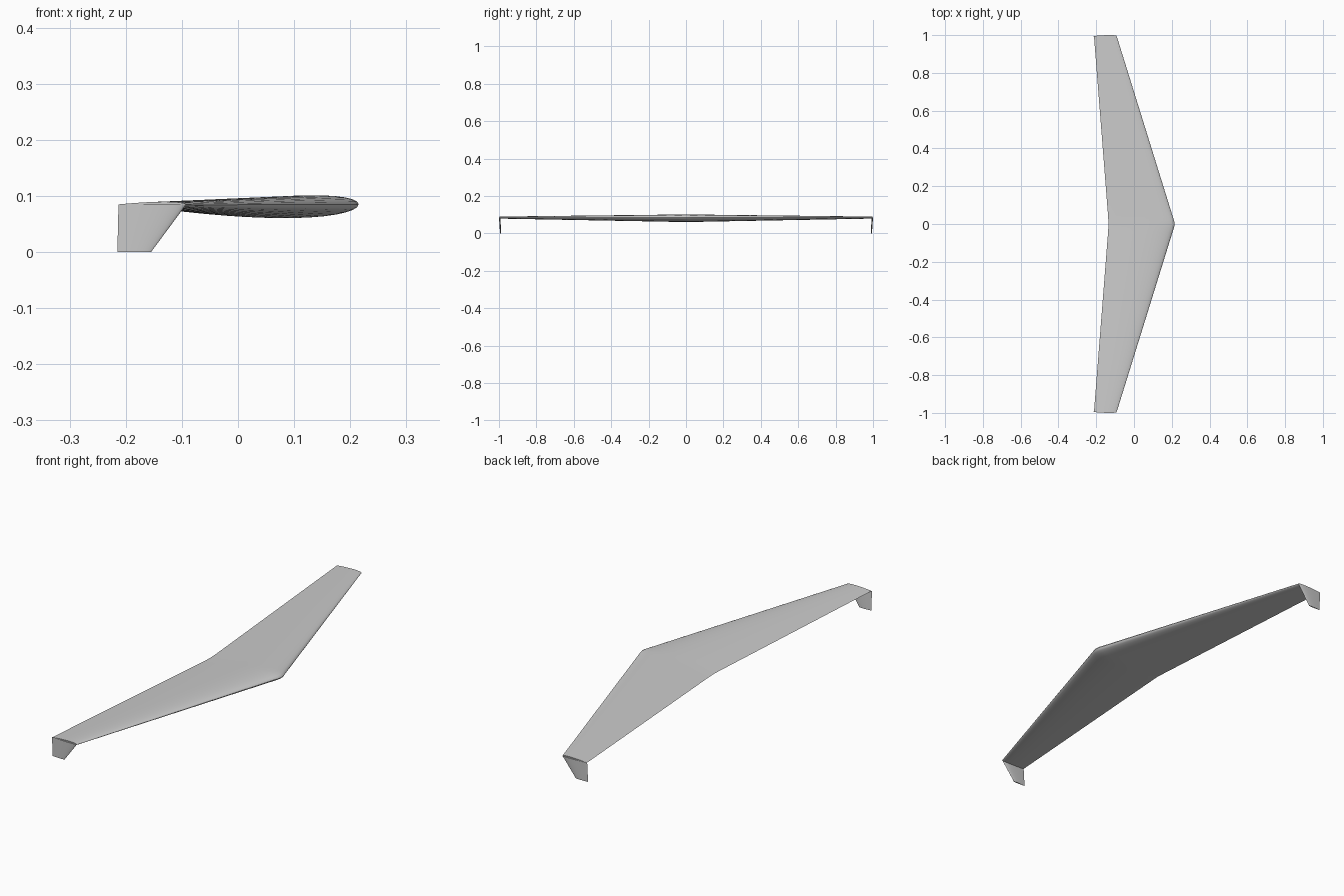
import bpy, bmesh, math

cube = bpy.data.objects.get("Cube")
if cube:
    bpy.data.objects.remove(cube, do_unlink=True)

grey = bpy.data.materials.new("light_grey")
grey.use_nodes = True
colour = (0.6, 0.6, 0.6, 1)
grey.diffuse_color = colour
grey.node_tree.nodes["Principled BSDF"].inputs["Base Color"].default_value = colour

STEPS = 18


def airfoil(thickness, camber):
    """Closed outline of (chord fraction, height fraction), trailing edge over the top and back."""
    def half(t):
        return 5 * thickness * (0.2969 * math.sqrt(t) - 0.126 * t - 0.3516 * t**2
                                + 0.2843 * t**3 - 0.1036 * t**4)
    ts = [(1 - math.cos(math.pi * i / STEPS)) / 2 for i in range(STEPS + 1)]
    mean = lambda t: 4 * camber * t * (1 - t)
    upper = [(t, mean(t) + half(t)) for t in reversed(ts)]
    lower = [(t, mean(t) - half(t)) for t in ts[1:-1]]
    return upper + lower


def loft(name, rings):
    """Skin a row of matching outlines and cap both ends."""
    bm = bmesh.new()
    rows = [[bm.verts.new(p) for p in ring] for ring in rings]
    n = len(rows[0])
    for a, b in zip(rows, rows[1:]):
        for i in range(n):
            j = (i + 1) % n
            bm.faces.new((a[i], a[j], b[j], b[i]))
    bm.faces.new(rows[0])
    bm.faces.new(rows[-1])
    bmesh.ops.recalc_face_normals(bm, faces=bm.faces)
    mesh = bpy.data.meshes.new(name)
    bm.to_mesh(mesh)
    bm.free()
    mesh.materials.append(grey)
    obj = bpy.data.objects.new(name, mesh)
    bpy.context.collection.objects.link(obj)
    bpy.ops.object.select_all(action='DESELECT')
    obj.select_set(True)
    bpy.context.view_layer.objects.active = obj
    bpy.ops.object.shade_smooth_by_angle(angle=math.radians(40))
    return obj


def wing_ring(y, lead, trail, z_lead, z_trail, thickness, camber):
    chord = lead - trail
    return [(lead - t * chord, y, z_lead + t * (z_trail - z_lead) + h * chord)
            for t, h in airfoil(thickness, camber)]


# Swept wing: stations from the rounded centre out to the tip
stations = [
    (0.0, 0.215, -0.135, 0.085, 0.077, 0.114, -0.006),
    (0.02, 0.212, -0.136, 0.085, 0.077, 0.114, -0.006),
    (0.04, 0.205, -0.137, 0.085, 0.077, 0.114, -0.006),
    (0.996, -0.092, -0.212, 0.084, 0.085, 0.09, 0.0),
]
mirrored = [(-s[0],) + s[1:] for s in reversed(stations[1:])]
loft("wing", [wing_ring(*s) for s in mirrored + stations])

# Downturned winglets, tapering toward the bottom
for name, side in (("left_winglet", -1), ("right_winglet", 1)):
    rings = []
    for z, lead, trail, y in ((0.085, -0.092, -0.213, 0.9955), (0.0, -0.155, -0.215, 0.992)):
        chord = lead - trail
        rings.append([(lead - t * chord, side * (y + h * chord), z)
                      for t, h in airfoil(0.075, 0.0)])
    loft(name, rings)
